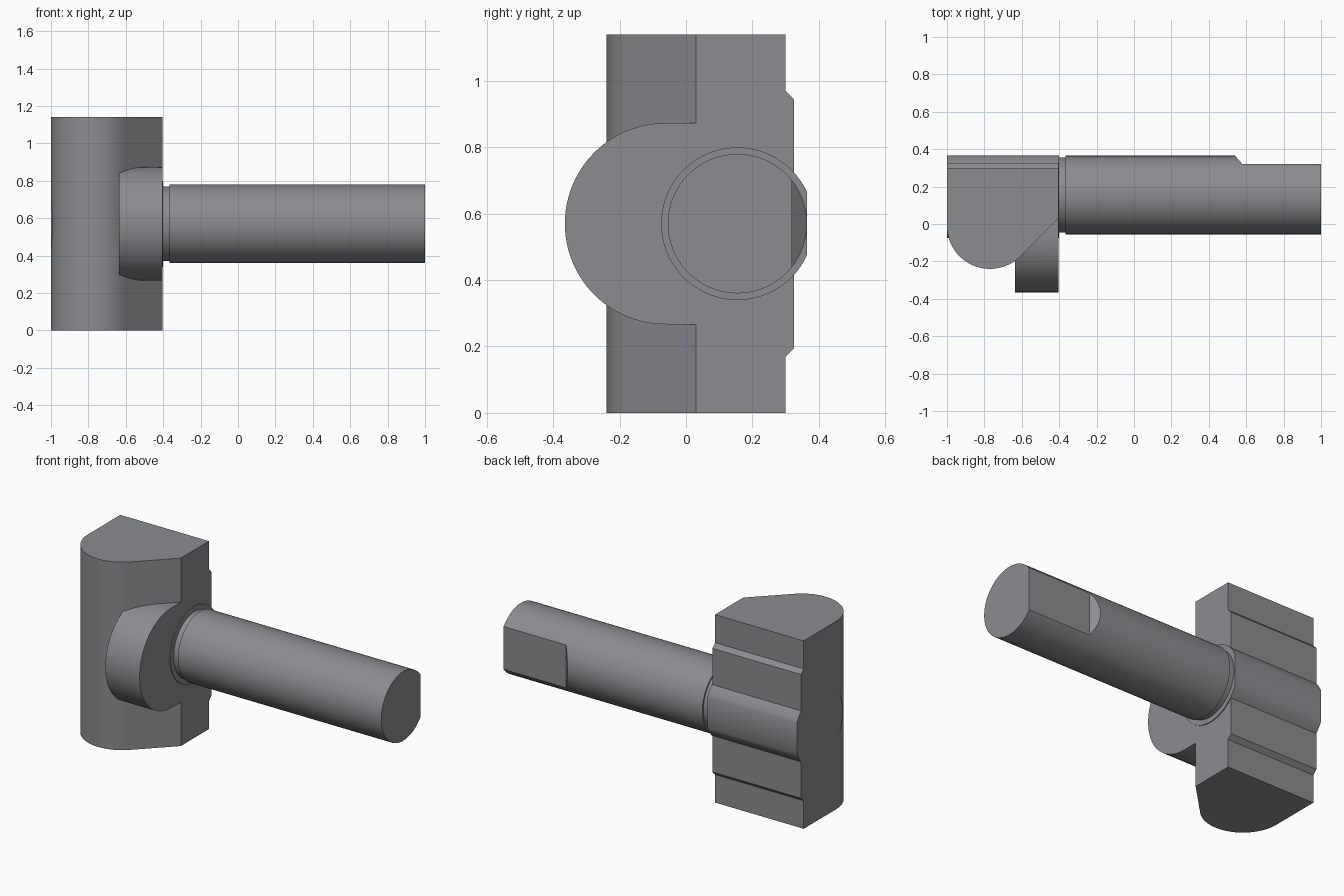
import bpy, bmesh, math
from mathutils import Vector

if "Cube" in bpy.data.objects:
    bpy.data.objects.remove(bpy.data.objects["Cube"])

steel = bpy.data.materials.new("grey steel")
steel.diffuse_color = (0.26, 0.265, 0.28, 1)
steel.use_nodes = True
steel.node_tree.nodes["Principled BSDF"].inputs["Base Color"].default_value = steel.diffuse_color


def arc(cx, cy, r, a0, a1, n):
    """Points on an arc, angles in degrees."""
    return [(cx + r * math.cos(math.radians(a0 + (a1 - a0) * i / n)),
             cy + r * math.sin(math.radians(a0 + (a1 - a0) * i / n))) for i in range(n + 1)]


def prism(name, profile, lo, hi, axis):
    """Extrude a 2D profile: axis 'z' takes (x, y), axis 'x' takes (y, z)."""
    bm = bmesh.new()
    place = (lambda p: (p[0], p[1], lo)) if axis == 'z' else (lambda p: (lo, p[0], p[1]))
    face = bm.faces.new([bm.verts.new(place(p)) for p in profile])
    ext = bmesh.ops.extrude_face_region(bm, geom=[face])
    move = Vector((0, 0, hi - lo)) if axis == 'z' else Vector((hi - lo, 0, 0))
    bmesh.ops.translate(bm, vec=move, verts=[g for g in ext['geom'] if isinstance(g, bmesh.types.BMVert)])
    bmesh.ops.recalc_face_normals(bm, faces=bm.faces)
    mesh = bpy.data.meshes.new(name)
    bm.to_mesh(mesh)
    bm.free()
    mesh.materials.append(steel)
    ob = bpy.data.objects.new(name, mesh)
    bpy.context.collection.objects.link(ob)
    return ob


def combine(target, tool, operation):
    """Apply a boolean and remove the tool object."""
    mod = target.modifiers.new("boolean", 'BOOLEAN')
    mod.operation, mod.solver, mod.object = operation, 'EXACT', tool
    bpy.context.view_layer.objects.active = target
    bpy.ops.object.modifier_apply(modifier=mod.name)
    bpy.data.objects.remove(tool)


AY, AZ = 0.155, 0.57          # rod axis
BACK = 0.365                  # rear flat of the collar
FACE = -0.405                 # right face of the head

# Clamp body: upright column with a rounded nose and a slanted flank
nose = arc(-0.77, -0.01, 0.23, 180, 315, 36)
body = prism("clamp_body", nose + [(FACE, 0.03), (FACE, 0.30), (-1, 0.30)], 0, 1.14, 'z')

# Raised pad on the back with chamfered ends
pad = prism("back_pad", [(0.1, 0.17), (0.30, 0.17), (0.325, 0.195),
                         (0.325, 0.945), (0.30, 0.97), (0.1, 0.97)], -1, FACE, 'x')

# Round boss on the front right
boss = prism("front_boss", arc(-0.062, AZ, 0.303, 90, 270, 48)
             + [(0.2, AZ - 0.303), (0.2, AZ + 0.303)], -0.635, FACE, 'x')

# Collar around the rod, cut flat at the back
half = math.degrees(math.acos((BACK - AY) / 0.23))
collar = prism("rod_collar", arc(AY, AZ, 0.23, half, 360 - half, 60), -1, -0.40, 'x')

for part in (pad, boss, collar):
    combine(body, part, 'UNION')

# Rod with a thin neck and a flat milled on the rear of its free end
rod = prism("rod", arc(AY, AZ, 0.21, 0, 354.375, 63), -0.365, 1, 'x')
neck = prism("rod_neck", arc(AY, AZ, 0.20, 0, 354.375, 63), -0.40, -0.365, 'x')
cutter = prism("flat_cutter", [(0.54, BACK), (0.58, 0.32), (1.1, 0.32), (1.1, 0.5), (0.54, 0.5)], 0, 1.2, 'z')
combine(rod, cutter, 'DIFFERENCE')

# Smooth curved walls, crisp edges
for ob in (body, rod, neck):
    bpy.ops.object.select_all(action='DESELECT')
    ob.select_set(True)
    bpy.context.view_layer.objects.active = ob
    bpy.ops.object.shade_smooth_by_angle(angle=math.radians(30))
